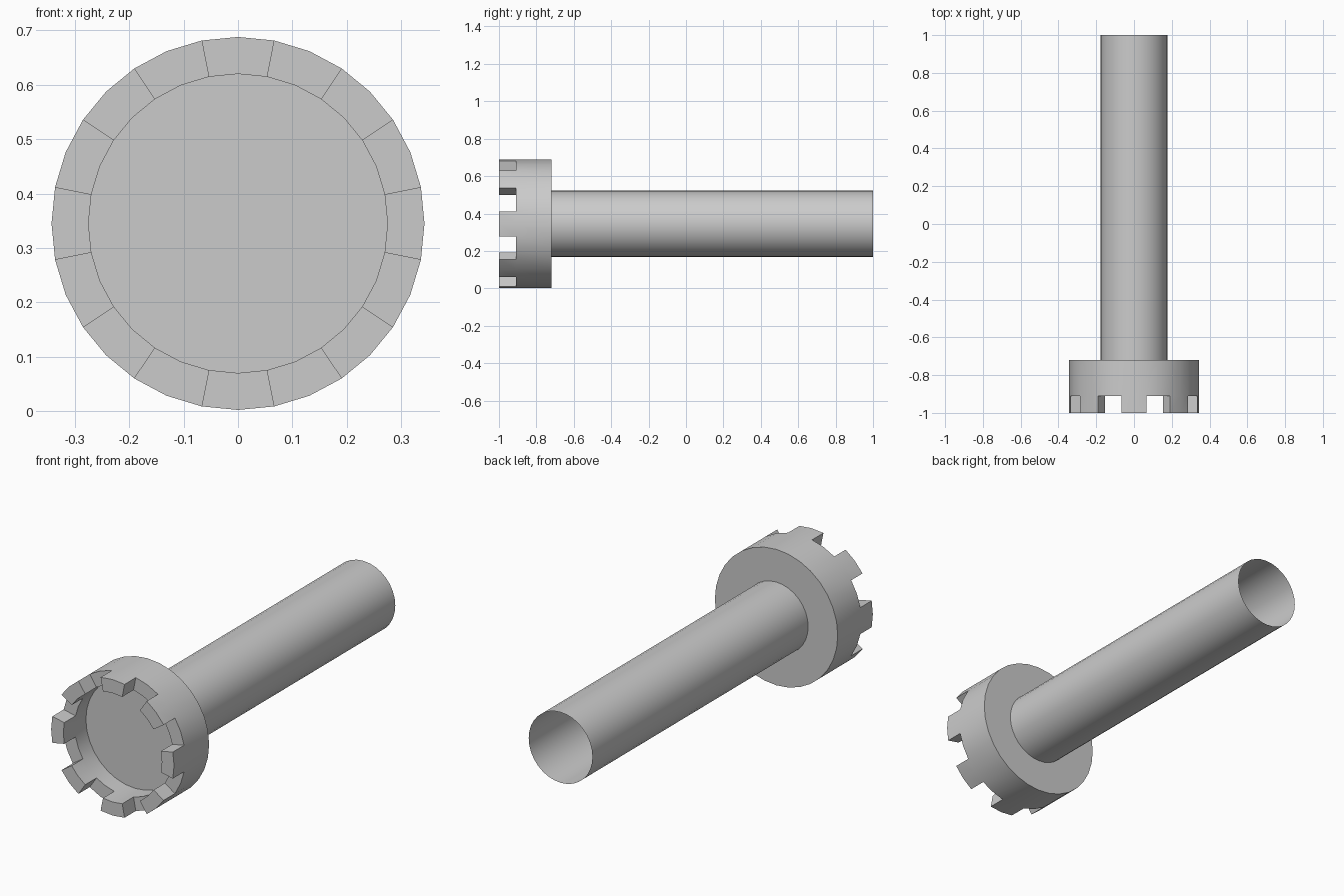
import bpy, bmesh, math

cube = bpy.data.objects.get("Cube")
if cube:
    bpy.data.objects.remove(cube, do_unlink=True)

SIDES = 32
CENTRE_Z = 0.345
HEAD_R, RECESS_R, SHAFT_R = 0.343, 0.275, 0.178

grey = bpy.data.materials.new("plain grey")
grey.use_nodes = True
grey.diffuse_color = (0.6, 0.6, 0.6, 1)
grey.node_tree.nodes["Principled BSDF"].inputs["Base Color"].default_value = (0.6, 0.6, 0.6, 1)


def ring(bm, radius, y):
    """Circle of vertices around the lengthwise axis."""
    return [bm.verts.new((radius * math.cos(a), y, CENTRE_Z + radius * math.sin(a)))
            for a in (2 * math.pi * i / SIDES for i in range(SIDES))]


def bridge(bm, a, b):
    """Band of quads between two rings."""
    return [bm.faces.new((a[i], a[(i + 1) % SIDES], b[(i + 1) % SIDES], b[i]))
            for i in range(SIDES)]


def finish(bm, name):
    bmesh.ops.recalc_face_normals(bm, faces=bm.faces)
    mesh = bpy.data.meshes.new(name)
    bm.to_mesh(mesh)
    bm.free()
    mesh.materials.append(grey)
    obj = bpy.data.objects.new(name, mesh)
    bpy.context.collection.objects.link(obj)
    bpy.ops.object.select_all(action='DESELECT')
    obj.select_set(True)
    bpy.context.view_layer.objects.active = obj
    bpy.ops.object.shade_smooth_by_angle(angle=math.radians(30))
    return obj


# Cupped head: back disc, outer wall, rim, inner wall and recess floor
bm = bmesh.new()
back = ring(bm, HEAD_R, -0.72)
outer = ring(bm, HEAD_R, -0.91)
inner = ring(bm, RECESS_R, -0.91)
floor = ring(bm, RECESS_R, -0.82)
bm.faces.new(back)
bridge(bm, back, outer)
rim = bridge(bm, outer, inner)
bridge(bm, inner, floor)
bm.faces.new(floor)

# Eight teeth, each two rim segments wide, raised from the rim
teeth = [f for k, f in enumerate(rim) if (k + 1) % 4 < 2]
raised = bmesh.ops.extrude_face_region(bm, geom=teeth)["geom"]
for v in raised:
    if isinstance(v, bmesh.types.BMVert):
        v.co.y = -1.0
leftover = [f for f in teeth if f.is_valid]
if leftover:
    bmesh.ops.delete(bm, geom=leftover, context='FACES_ONLY')
finish(bm, "toothed_head")

# Shaft: thin tube, open at the far end
bm = bmesh.new()
bridge(bm, ring(bm, SHAFT_R, -0.72), ring(bm, SHAFT_R, 1.0))
finish(bm, "hollow_shaft")
